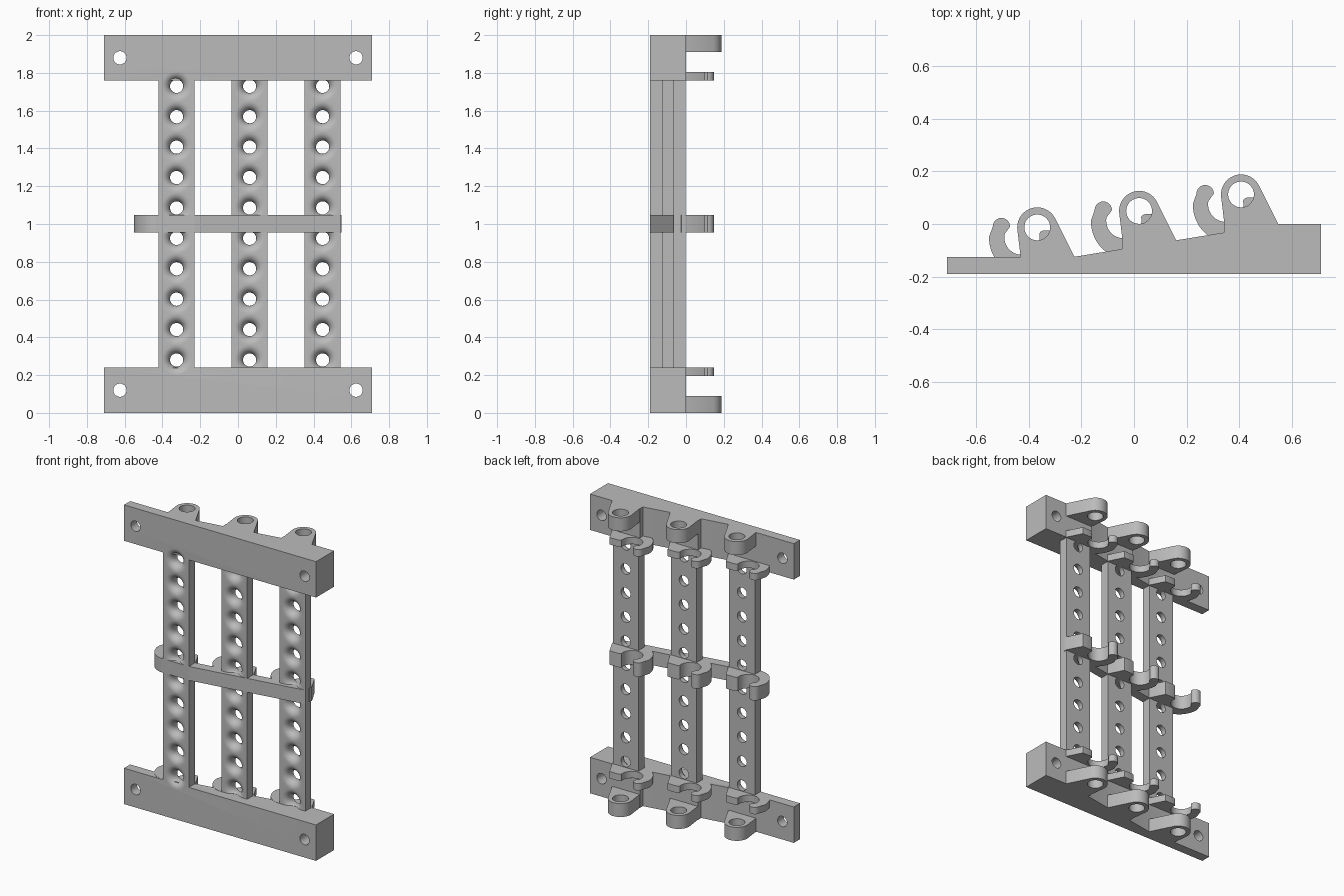
import bpy, bmesh
from math import sin, cos, radians, pi

if "Cube" in bpy.data.objects:
    bpy.data.objects.remove(bpy.data.objects["Cube"])

grey = bpy.data.materials.new("light_grey")
grey.use_nodes = True
grey.diffuse_color = (0.5, 0.5, 0.5, 1)
grey.node_tree.nodes["Principled BSDF"].inputs["Base Color"].default_value = (0.5, 0.5, 0.5, 1)

STEP_X, STEP_Y = 0.3865, 0.0625        # offset from one column to the next
FRONT = -0.19
LEFT, RIGHT = -0.42, -0.23             # first column's edges
HOLE_X = (LEFT + RIGHT) / 2
HOLES = [0.28 + i * 0.161 for i in range(10)]


def make(name, bm):
    bmesh.ops.recalc_face_normals(bm, faces=bm.faces)
    mesh = bpy.data.meshes.new(name)
    bm.to_mesh(mesh)
    bm.free()
    mesh.materials.append(grey)
    ob = bpy.data.objects.new(name, mesh)
    bpy.context.collection.objects.link(ob)
    return ob


def extrude(name, outline, z0, z1):
    """Solid with the given xy outline between two heights."""
    bm = bmesh.new()
    face = bm.faces.new([bm.verts.new((x, y, z0)) for x, y in outline])
    top = bmesh.ops.extrude_face_region(bm, geom=[face])["geom"]
    for v in top:
        if isinstance(v, bmesh.types.BMVert):
            v.co.z = z1
    return make(name, bm)


def arc(cx, cy, rx, ry, start, end, n):
    steps = [radians(start + (end - start) * i / n) for i in range(n + 1)]
    return [(cx + rx * cos(a), cy + ry * sin(a)) for a in steps]


def drill(x, z, profile, n=32):
    """Round cutter along y, turned from (radius, y) pairs."""
    bm = bmesh.new()
    rings = [[bm.verts.new((x + r * cos(2 * pi * i / n), y, z + r * sin(2 * pi * i / n)))
              for i in range(n)] for r, y in profile]
    for a, b in zip(rings, rings[1:]):
        for i in range(n):
            j = (i + 1) % n
            bm.faces.new((a[i], a[j], b[j], b[i]))
    bm.faces.new(rings[0])
    bm.faces.new(rings[-1])
    return make("cutter", bm)


def flared(x, z, front):
    """Cutter for a hole whose front rim is rounded over."""
    r, f = 0.035, 0.045
    curve = [(r + f - f * cos(radians(a)), front + f - f * sin(radians(a)))
             for a in range(0, 91, 10)]
    return drill(x, z, [(r, front + 0.2)] + curve + [(r + f, front - 0.02)])


def cut(ob, cutters):
    for c in cutters:
        mod = ob.modifiers.new("cut", "BOOLEAN")
        mod.object, mod.operation, mod.solver = c, "DIFFERENCE", "EXACT"
    graph = bpy.context.evaluated_depsgraph_get()
    mesh = bpy.data.meshes.new_from_object(ob.evaluated_get(graph))
    ob.modifiers.clear()
    ob.data = mesh
    for c in cutters:
        bpy.data.objects.remove(c)


def smooth(ob):
    ob.data.shade_smooth()
    ob.data.set_sharp_from_angle(angle=radians(30))


def shift(points, k):
    return [(x + k * STEP_X, y + k * STEP_Y) for x, y in points]


# Stepped back edge shared by the end bars and the middle brace
back = []
for k in range(3):
    back += shift([(LEFT - 0.012, -0.125), (RIGHT, -0.125)], k)
    if k < 2:
        back += shift([(LEFT + STEP_X - 0.012, -0.095)], k)

# End bars with screw holes and the first column's rounded holes running in
for name, z0, z1, hole in (("bottom_bar", 0, 0.24, HOLES[0]), ("top_bar", 1.76, 2, HOLES[-1])):
    outline = [(-0.71, FRONT), (-0.71, -0.125)] + back + [(0.71, 0), (0.71, FRONT)]
    bar = extrude(name, outline, z0, z1)
    mid = (z0 + z1) / 2
    screws = [drill(x, mid, [(0.035, -0.3), (0.035, 0.1)]) for x in (-0.625, 0.625)]
    cut(bar, screws + [flared(HOLE_X, hole, FRONT)])
    smooth(bar)

# Middle brace, slanting back to the last column
brace_outline = [(LEFT, FRONT)] + back + [(0.543, -0.065), (RIGHT, FRONT)]
extrude("middle_brace", brace_outline, 0.955, 1.048)

# Outline of an open clip: hook, round cradle and wedge
clip = (arc(-0.425, -0.05, 0.125, 0.14, 270, 180, 14)
        + arc(-0.503, -0.01, 0.033, 0.033, 180, 0, 12)
        + arc(-0.425, -0.05, 0.067, 0.067, 170, 372, 24)
        + [(-0.354, -0.029), (-0.345, -0.025), (-0.277, -0.025),
           (-0.226, -0.125), (-0.226, -0.15)])

# Outline of a closed lug
lug = ([(-0.226, -0.125), (-0.226, -0.14), (-0.43, -0.14), (-0.43, -0.125)]
       + arc(-0.367, -0.013, 0.076, 0.076, 188, 25, 24))

for k, side in enumerate(("right", "centre", "left")):
    # Perforated column
    front = FRONT + k * STEP_Y
    plate = shift([(LEFT, FRONT), (RIGHT, FRONT), (RIGHT, -0.1275), (LEFT, -0.1275)], k)
    column = extrude(side + "_column", plate, 0.24, 1.76)
    cut(column, [flared(HOLE_X + k * STEP_X, z, front) for z in HOLES])
    smooth(column)

    # Clips on both bars and the brace
    for level, z0, z1 in (("lower", 0.195, 0.241), ("middle", 0.955, 1.048), ("upper", 1.759, 1.805)):
        smooth(extrude(f"{side}_{level}_clip", shift(clip, k), z0, z1))

    # Lugs at the outer ends
    for level, z0, z1 in (("lower", 0, 0.09), ("upper", 1.91, 2)):
        ob = extrude(f"{side}_{level}_lug", shift(lug, k), z0, z1)
        pin = shift(arc(-0.367, -0.013, 0.049, 0.049, 0, 350, 35), k)
        cut(ob, [extrude("cutter", pin, z0 - 0.1, z1 + 0.1)])
        smooth(ob)
